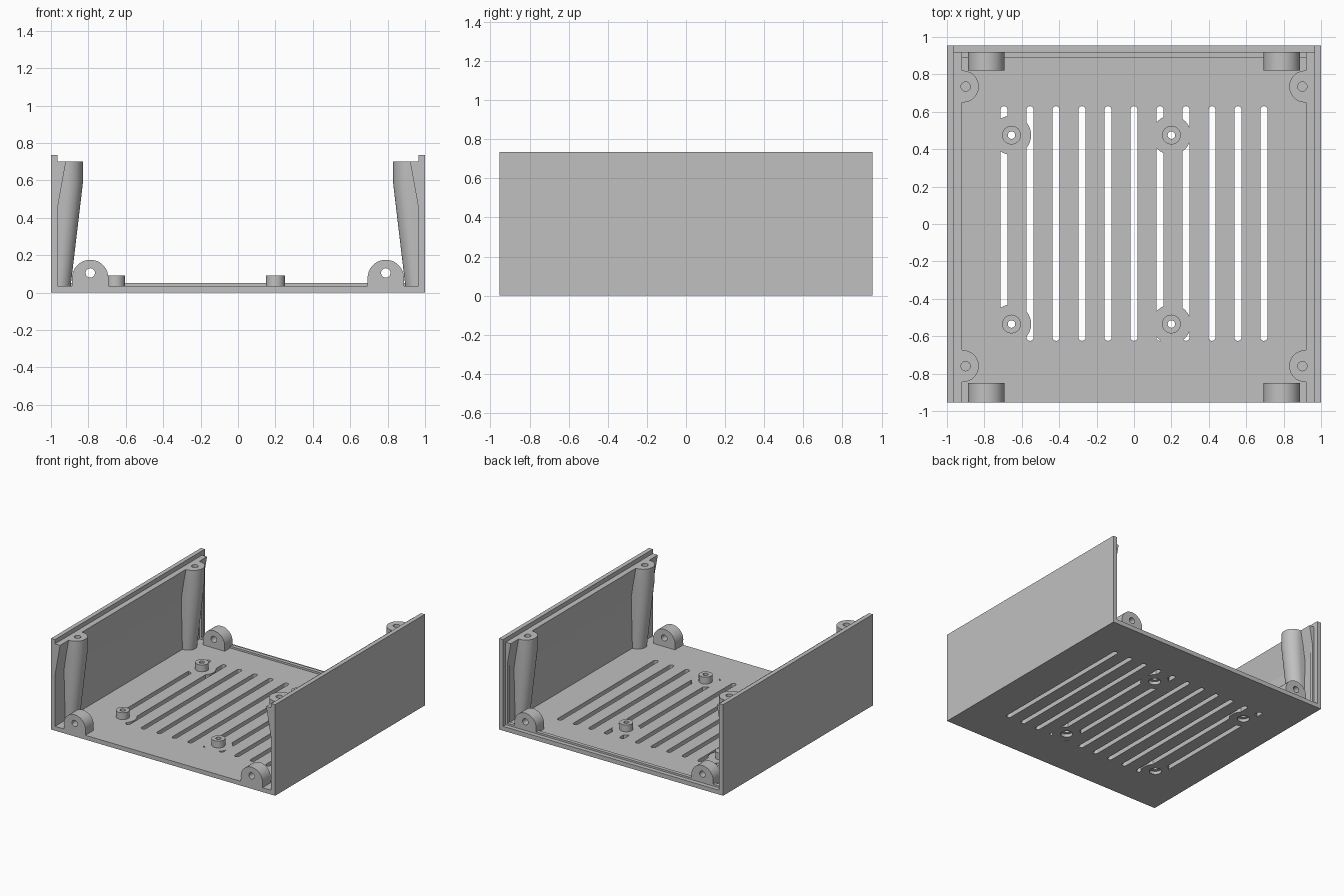
import bpy, bmesh
from math import pi, sin, cos
from mathutils import Matrix

if "Cube" in bpy.data.objects:
    bpy.data.objects.remove(bpy.data.objects["Cube"])

grey = bpy.data.materials.new("light_grey_plastic")
grey.use_nodes = True
colour = (0.53, 0.53, 0.53, 1)
grey.diffuse_color = colour
grey.node_tree.nodes["Principled BSDF"].inputs["Base Color"].default_value = colour


def finish(name, bm):
    bmesh.ops.recalc_face_normals(bm, faces=bm.faces)
    mesh = bpy.data.meshes.new(name)
    bm.to_mesh(mesh)
    bm.free()
    mesh.materials.append(grey)
    obj = bpy.data.objects.new(name, mesh)
    bpy.context.collection.objects.link(obj)
    return obj


def loft(name, rings):
    """Solid skinned through rings of equal point count."""
    bm = bmesh.new()
    loops = [[bm.verts.new(p) for p in ring] for ring in rings]
    n = len(loops[0])
    bm.faces.new(loops[0])
    bm.faces.new(loops[-1])
    for a, b in zip(loops, loops[1:]):
        for i in range(n):
            j = (i + 1) % n
            bm.faces.new((a[i], a[j], b[j], b[i]))
    return finish(name, bm)


def prism_z(name, pts, z0, z1):
    return loft(name, [[(x, y, z) for x, y in pts] for z in (z0, z1)])


def prism_y(name, pts, y0, y1):
    return loft(name, [[(x, y, z) for x, z in pts] for y in (y0, y1)])


def box(name, x0, x1, y0, y1, z0, z1):
    return prism_z(name, [(x0, y0), (x1, y0), (x1, y1), (x0, y1)], z0, z1)


def arc(cx, cy, r, start=0, end=2 * pi, n=32, closed=True):
    steps = n if closed else n - 1
    return [(cx + r * cos(start + (end - start) * i / steps),
             cy + r * sin(start + (end - start) * i / steps)) for i in range(n)]


def cut(obj, *cutters):
    for c in cutters:
        mod = obj.modifiers.new("cut", 'BOOLEAN')
        mod.operation, mod.solver, mod.object = 'DIFFERENCE', 'EXACT', c
    graph = bpy.context.evaluated_depsgraph_get()
    mesh = bpy.data.meshes.new_from_object(obj.evaluated_get(graph))
    obj.modifiers.clear()
    obj.data = mesh
    for c in cutters:
        bpy.data.objects.remove(c)


def smooth(obj):
    bpy.ops.object.select_all(action='DESELECT')
    obj.select_set(True)
    bpy.context.view_layer.objects.active = obj
    bpy.ops.object.shade_smooth_by_angle(angle=0.5)


W, L, H, T = 1.0, 0.955, 0.735, 0.035
IN, LEDGE = W - T, 0.70
PANEL = L - T
mounts = [(x, y) for x in (-0.655, 0.2) for y in (-0.535, 0.475)]

# Floor with vent slots, interrupted around the board mounts
floor = box("floor", -IN, IN, -L, L, 0, T)
cutters = []
for i in range(-5, 6):
    x, r = i * 0.139, 0.019
    outline = arc(x, 0.63 - r, r, 0, pi, 9, False) + arc(x, -0.625 + r, r, pi, 2 * pi, 9, False)
    slot = prism_z("slot_cutter", outline, -0.05, 0.1)
    discs = [prism_z("disc_cutter", arc(mx, my, 0.105), -0.1, 0.15)
             for mx, my in mounts if abs(mx - x) < 0.13]
    if discs:
        cut(slot, *discs)
    cutters.append(slot)
for mx, my in mounts:
    cutters.append(prism_z("bore_cutter", arc(mx, my, 0.045), -0.05, 0.025))
    cutters.append(prism_z("hole_cutter", arc(mx, my, 0.02, n=24), -0.06, 0.1))
cut(floor, *cutters)

# Board standoffs
for k, (mx, my) in enumerate(mounts):
    post = prism_z(f"standoff_{k + 1}", arc(mx, my, 0.05), T - 0.003, 0.09)
    cut(post, prism_z("hole_cutter", arc(mx, my, 0.02, n=24), 0, 0.2))
    smooth(post)

# Raised rib that locates the back panel
box("back_rib", -IN, IN, PANEL - 0.03, PANEL, T - 0.003, 0.05)

for side, s in (("left", 1), ("right", -1)):
    # Side wall, lid ledge and vertical panel rib
    box(f"{side}_wall", s * IN, s * W, -L, L, 0, H)
    ledge = prism_y(f"{side}_lid_ledge",
                    [(s * IN, LEDGE), (s * 0.92, LEDGE), (s * IN, 0.45)], -L, PANEL)
    box(f"{side}_panel_rib", s * (IN - 0.015), s * IN, PANEL - 0.03, PANEL, T, LEDGE - 0.002)

    for end, py in (("front", -0.76), ("back", 0.735)):
        # Tapered screw pillar merging into the wall
        rings = []
        for z, cx, r in ((T - 0.003, 0.96, 0.065), (0.58, 0.915, 0.085), (LEDGE, 0.915, 0.085)):
            half = arc(cx, py, r, pi / 2, 3 * pi / 2, 25, False)
            pts = half + [(IN + 0.01, py - r), (IN + 0.01, py + r)]
            rings.append([(s * x, y, z) for x, y in pts])
        pillar = loft(f"{side}_{end}_screw_pillar", rings)
        for part in (pillar, ledge):
            cut(part, prism_z("screw_cutter", arc(s * 0.9, py, 0.025, n=24), 0.4, 0.8))
        smooth(pillar)

    for end, y0, y1 in (("front", -L, -0.85), ("back", 0.82, PANEL)):
        # Rounded panel lug with a screw hole
        dome = arc(s * 0.79, 0.078, 0.097, -0.1, pi + 0.1, 33, False)
        base = [(s * 0.79 - 0.097, T - 0.003), (s * 0.79 + 0.097, T - 0.003)]
        lug = prism_y(f"{side}_{end}_panel_lug", dome + base, y0, y1)
        cut(lug, prism_y("screw_cutter", arc(s * 0.79, 0.105, 0.025, n=24), y0 - 0.05, y1 + 0.05))
        smooth(lug)
